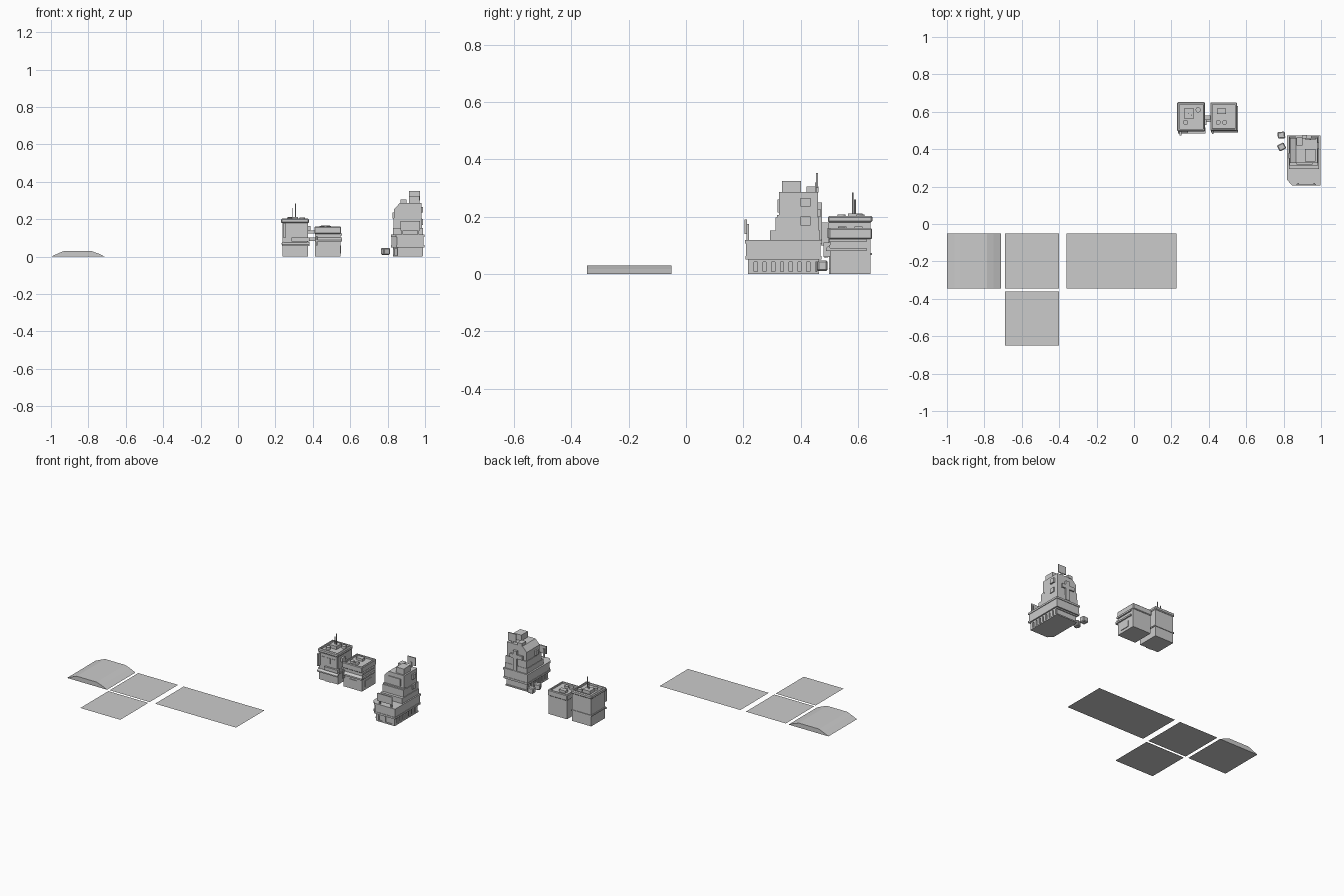
import bpy, bmesh, math
from mathutils import Matrix, Vector

if "Cube" in bpy.data.objects:
    bpy.data.objects.remove(bpy.data.objects["Cube"])


def finish(name, bm):
    bmesh.ops.recalc_face_normals(bm, faces=bm.faces)
    me = bpy.data.meshes.new(name)
    bm.to_mesh(me)
    bm.free()
    ob = bpy.data.objects.new(name, me)
    bpy.context.collection.objects.link(ob)
    return ob


def box(name, x0, x1, y0, y1, z0, z1, bevel=0, rim=0, sink=0, spin=0):
    """Box from limits; optional bevel, sunken roof behind a rim, spin about z."""
    bm = bmesh.new()
    bmesh.ops.create_cube(bm, size=1)
    size = (x1 - x0, y1 - y0, z1 - z0)
    bmesh.ops.scale(bm, vec=size, verts=bm.verts)
    if bevel:
        bmesh.ops.bevel(bm, geom=bm.edges[:], offset=bevel, segments=1, affect='EDGES')
    if rim:
        bm.normal_update()
        top = max(bm.faces, key=lambda f: f.normal.z * f.calc_area())
        bmesh.ops.inset_individual(bm, faces=[top], thickness=rim)
        bm.normal_update()
        # second inset with depth makes the inner wall of the parapet
        bmesh.ops.inset_individual(bm, faces=[top], thickness=0.0005)
        bmesh.ops.translate(bm, verts=top.verts[:], vec=(0, 0, -sink))
    c = Vector(((x0 + x1) / 2, (y0 + y1) / 2, (z0 + z1) / 2))
    bm.transform(Matrix.Translation(c) @ Matrix.Rotation(spin, 4, 'Z'))
    return finish(name, bm)


def cyl(name, x, y, z0, z1, r, n=12):
    bm = bmesh.new()
    bmesh.ops.create_cone(bm, cap_ends=True, segments=n, radius1=r, radius2=r, depth=z1 - z0,
                          matrix=Matrix.Translation((x, y, (z0 + z1) / 2)))
    return finish(name, bm)


def prism(name, pts, a, b, axis):
    """Extrude a profile: axis 'y' takes (x, z) points, 'z' takes (x, y), 'x' takes (y, z)."""
    put = {'y': lambda p, t: (p[0], t, p[1]), 'z': lambda p, t: (p[0], p[1], t),
           'x': lambda p, t: (t, p[0], p[1])}[axis]
    bm = bmesh.new()
    lo = [bm.verts.new(put(p, a)) for p in pts]
    hi = [bm.verts.new(put(p, b)) for p in pts]
    bm.faces.new(lo)
    bm.faces.new(hi)
    for i in range(len(pts)):
        j = (i + 1) % len(pts)
        bm.faces.new((lo[i], lo[j], hi[j], hi[i]))
    return finish(name, bm)


# Ground tiles: one raised hump and three flat pieces
prism("raised_tile", [(-1, 0), (-.96, .018), (-.93, .03), (-.785, .03), (-.75, .018), (-.71, 0)],
      -.345, -.05, 'y')
for name, x0, x1, y0, y1 in [("square_tile_back", -.69, -.40, -.345, -.05),
                             ("square_tile_front", -.69, -.40, -.65, -.36),
                             ("long_tile", -.36, .227, -.345, -.05)]:
    bm = bmesh.new()
    bm.faces.new([bm.verts.new((x, y, .002)) for x, y in [(x0, y0), (x1, y0), (x1, y1), (x0, y1)]])
    finish(name, bm)

# Taller block of the pair
box("tall_block_body", .237, .375, .503, .645, 0, .19)
box("tall_block_parapet", .23, .38, .495, .651, .18, .203, bevel=.005, rim=.01, sink=.012)
box("tall_block_upper_front", .243, .37, .497, .51, .075, .18)
prism("tall_block_awning", [(.503, .078), (.484, .064), (.484, .056), (.503, .06)], .235, .383, 'x')
box("tall_block_ledge", .232, .38, .497, .649, .066, .074)
box("tall_block_balcony", .285, .382, .485, .515, .08, .102)
box("tall_block_door", .285, .325, .499, .51, 0, .05)
for i in range(3):
    box("tall_block_window", .258 + i * .038, .285 + i * .038, .494, .5, .125, .16)
box("tall_block_side_vent", .37, .388, .53, .56, .14, .165)
box("tall_block_hanging_sign", .243, .253, .472, .5, .10, .18)
box("tall_block_roof_hut", .267, .32, .565, .617, .185, .212)
for x, y in [(.343, .61), (.276, .543)]:
    cyl("tall_block_roof_fan", x, y, .185, .208, .014)
cyl("tall_antenna", .307, .582, .2, .285, .003, 6)
cyl("short_antenna", .29, .59, .2, .26, .003, 6)

# Shorter block of the pair
box("short_block_body", .413, .548, .503, .645, 0, .15)
box("short_block_parapet", .408, .551, .498, .65, .122, .16, bevel=.004, rim=.01, sink=.012)
prism("short_block_awning", [(.503, .102), (.488, .09), (.488, .08), (.503, .082)], .413, .555, 'x')
box("short_block_side_band", .545, .557, .5, .63, .08, .09)
box("short_block_side_top_band", .545, .557, .5, .63, .112, .123)
box("short_block_front_window", .46, .51, .499, .508, .018, .062)
box("short_block_side_window", .543, .552, .535, .6, .018, .06)
box("short_block_hanging_sign", .418, .425, .48, .505, .06, .11)
box("short_block_roof_unit", .445, .492, .588, .617, .145, .166)
for x in (.45, .485):
    cyl("short_block_roof_fan", x, .543, .145, .163, .013)

# Ducts between the pair
box("link_duct_low", .37, .418, .545, .575, .083, .102)
box("link_duct_high", .37, .418, .56, .58, .125, .14)


# Large building: footprint with clipped front-left corner
def footprint(g=0, y0=.21):
    return [(.822 + g, y0 + .03 + g), (.85 + g, y0 + g), (.993 - g, y0 + g),
            (.993 - g, .47 - g), (.822 + g, .47 - g)]


prism("arcade_core", footprint(.012), 0, .05, 'z')
prism("arcade_plinth", footprint(.006), 0, .008, 'z')
prism("arcade_lintel", footprint(.006), .042, .052, 'z')
prism("podium_lower", footprint(-.003), .05, .062, 'z')
prism("podium", footprint(), .06, .108, 'z')
prism("podium_cornice", footprint(-.004), .106, .118, 'z')
for i in range(8):
    y = .219 + i * .0305
    box("arcade_column", .97, .988, y, y + .019, .004, .046)
    if i:
        box("arcade_column", .828, .845, y, y + .019, .004, .046)
for x in (.852, .9, .968):
    box("front_column", x, x + .019, .216, .23, .004, .046)

# Terrace tier and tower with a sloping left shoulder
box("terrace_tier", .829, .988, .293, .467, .115, .152)
box("tower_step", .832, .984, .312, .465, .15, .198)
prism("tower", [(.835, .15), (.98, .15), (.98, .287), (.866, .287), (.835, .255)], .325, .46, 'y')
box("tower_front_band", .832, .984, .318, .34, .197, .206)
box("tower_front_window", .87, .955, .319, .33, .215, .26)
box("tower_rear_duct", .9, .925, .455, .475, .12, .25)
for z in (.17, .235):
    box("tower_side_unit", .975, .99, .40, .435, z, z + .03)
box("tower_left_unit", .825, .84, .35, .38, .205, .235)
box("tower_hung_vent", .86, .95, .455, .472, .20, .225)

# Roof boxes and signs
box("roof_hut", .915, .97, .335, .402, .285, .325)
box("roof_vent", .868, .9, .42, .463, .285, .305)
box("roof_sign", .913, .972, .453, .46, .30, .352)
box("roof_sign_post", .937, .947, .45, .458, .24, .32)
box("front_billboard", .868, .974, .205, .213, .14, .19)
for x in (.875, .96):
    box("billboard_post", x, x + .008, .212, .22, .11, .175)

# Bins beside the large building
for name, x, y, a in [("bin_back", .788, .475, .08), ("bin_front", .789, .412, .45)]:
    box(name, x - .02, x + .02, y - .018, y + .018, .01, .047, bevel=.005, spin=a)
